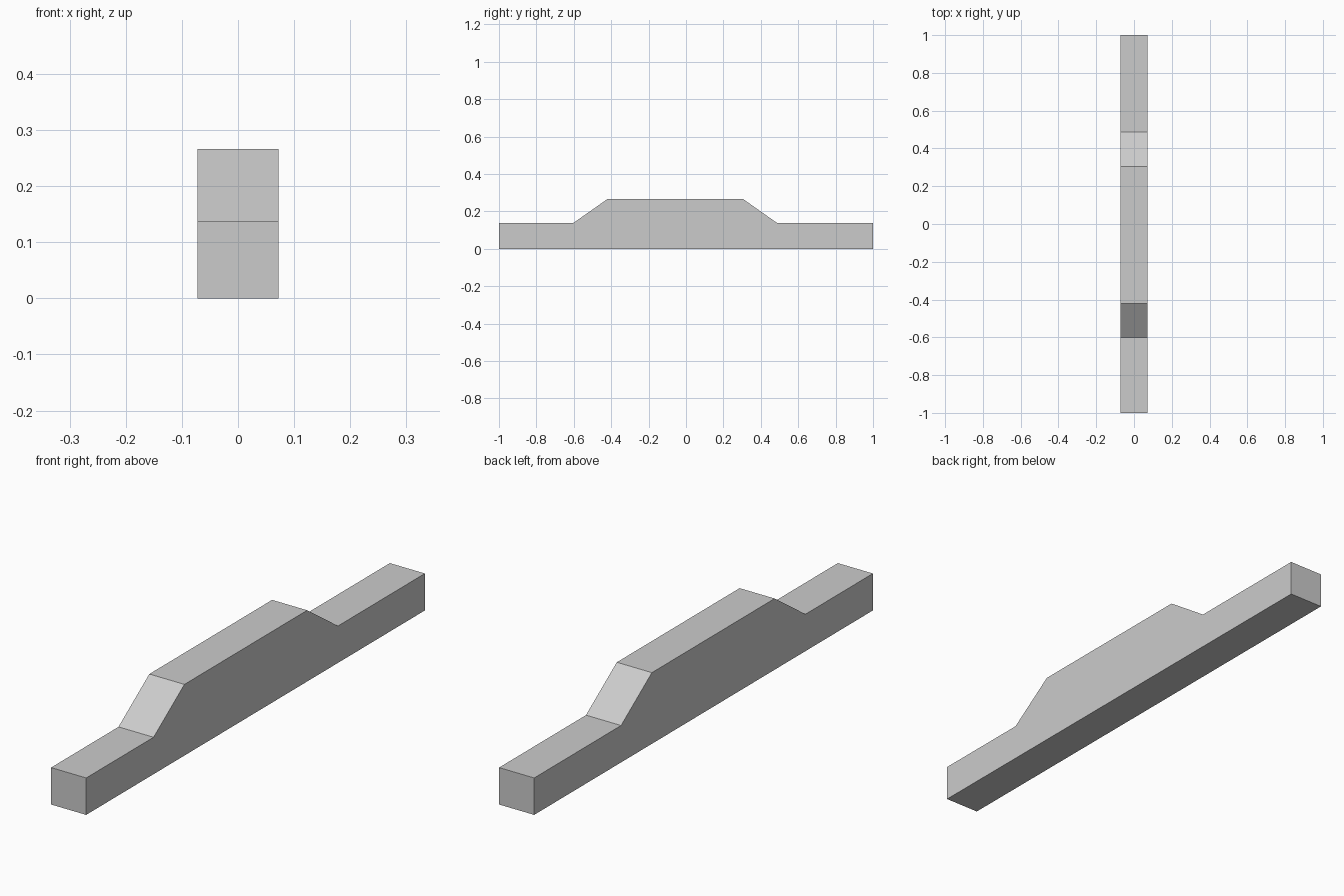
import bpy
import bmesh

cube = bpy.data.objects.get("Cube")
if cube:
    bpy.data.objects.remove(cube, do_unlink=True)

# Single flat grey
grey = bpy.data.materials.new("light_grey")
grey.use_nodes = True
colour = (0.6, 0.6, 0.6, 1.0)
grey.diffuse_color = colour
grey.node_tree.nodes["Principled BSDF"].inputs["Base Color"].default_value = colour


def extrude_profile(name, profile, width, material):
    """Make a solid from a (y, z) side profile, centred across x."""
    bm = bmesh.new()
    face = bm.faces.new([bm.verts.new((-width / 2, y, z)) for y, z in profile])
    result = bmesh.ops.extrude_face_region(bm, geom=[face], use_keep_orig=True)
    moved = [v for v in result["geom"] if isinstance(v, bmesh.types.BMVert)]
    bmesh.ops.translate(bm, verts=moved, vec=(width, 0, 0))
    bmesh.ops.recalc_face_normals(bm, faces=bm.faces)
    mesh = bpy.data.meshes.new(name)
    bm.to_mesh(mesh)
    bm.free()
    mesh.materials.append(material)
    obj = bpy.data.objects.new(name, mesh)
    bpy.context.collection.objects.link(obj)
    return obj


# Long bar with a raised middle and sloped shoulders
low, high = 0.138, 0.266
side_profile = [
    (-1, 0), (1, 0), (1, low), (0.487, low),
    (0.305, high), (-0.42, high), (-0.602, low), (-1, low),
]
extrude_profile("raised_beam", side_profile, 0.145, grey)
